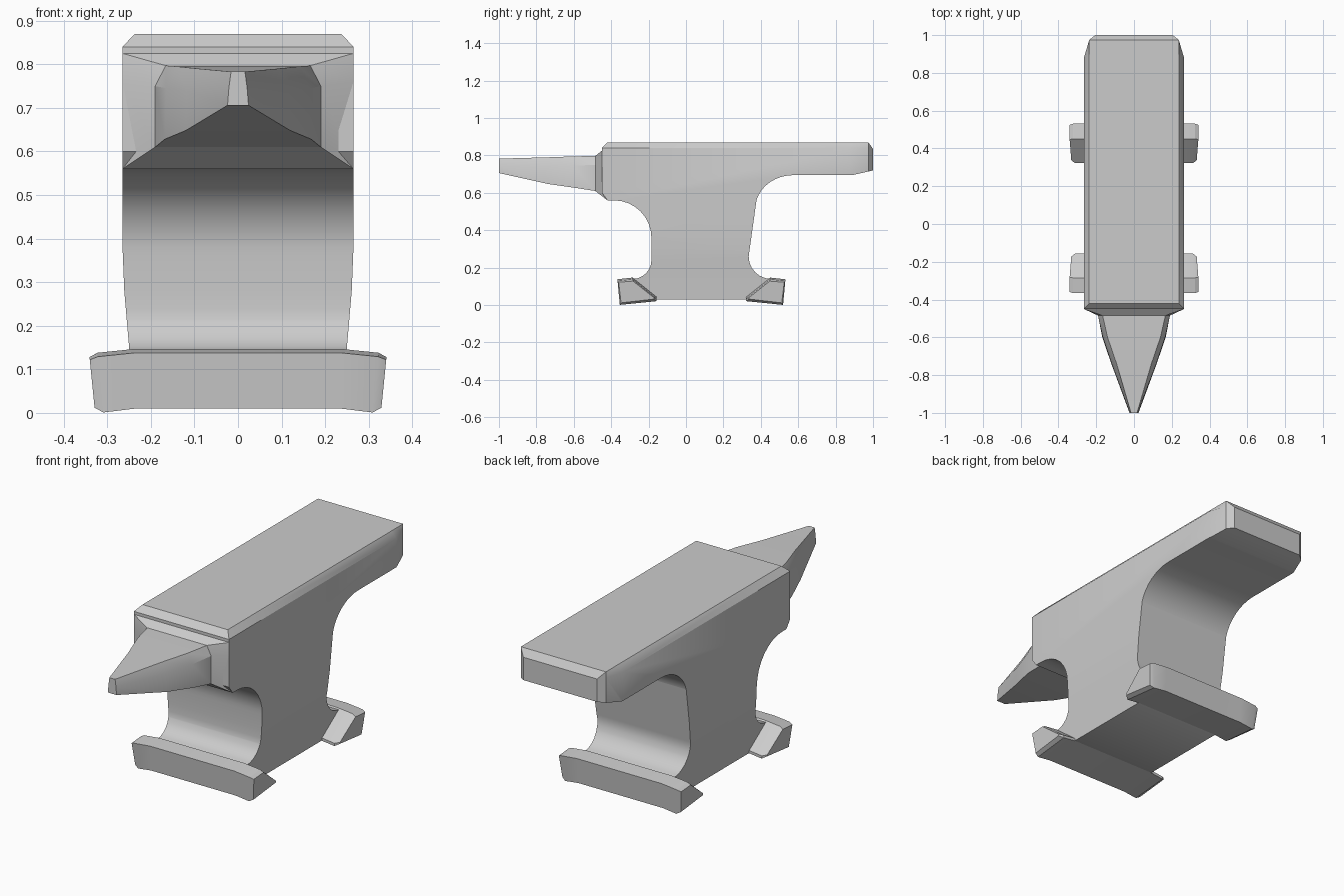
import bpy, bmesh
from math import radians, cos, sin

if "Cube" in bpy.data.objects:
    bpy.data.objects.remove(bpy.data.objects["Cube"])


def finish(bm, name, angle):
    bmesh.ops.recalc_face_normals(bm, faces=bm.faces)
    me = bpy.data.meshes.new(name)
    bm.to_mesh(me)
    bm.free()
    ob = bpy.data.objects.new(name, me)
    bpy.context.collection.objects.link(ob)
    bpy.ops.object.select_all(action='DESELECT')
    ob.select_set(True)
    bpy.context.view_layer.objects.active = ob
    bpy.ops.object.shade_smooth_by_angle(angle=radians(angle))
    return ob


def loft(rings, name, angle):
    bm = bmesh.new()
    vs = [[bm.verts.new(p) for p in r] for r in rings]
    n = len(vs[0])
    for a, b in zip(vs, vs[1:]):
        for i in range(n):
            j = (i + 1) % n
            bm.faces.new((a[i], a[j], b[j], b[i]))
    bm.faces.new(vs[0])
    bm.faces.new(vs[-1])
    return finish(bm, name, angle)


def arc(cy, cz, ry, rz, a0, a1, n=8):
    angs = [radians(a0 + (a1 - a0) * i / n) for i in range(n + 1)]
    return [(cy + ry * cos(a), cz + rz * sin(a)) for a in angs]


def interp(table, v):
    if v <= table[0][0]:
        return table[0][1]
    for (a, x), (b, y) in zip(table, table[1:]):
        if v <= b:
            return x + (y - x) * (v - a) / (b - a)
    return table[-1][1]


# Body: side profile extruded across, then narrowed by height and at the heel
profile = [(-.42, .87), (-.45, .84), (-.45, .6), (-.42, .56)]
profile += arc(-.385, .36, .2, .2, 90, 0)
profile += arc(-.285, .24, .1, .1, 0, -90, 6)
profile += [(-.32, .12), (-.16, .03), (.325, .03), (.49, .12)]
profile += arc(.455, .26, .12, .12, 270, 180, 6)
profile += arc(.575, .515, .205, .18, 165, 90)
profile += [(.89, .695), (1, .72), (1, .835), (.975, .87)]
width_by_z = [(.03, .241), (.14, .249), (.28, .261), (.38, .265), (.84, .265), (.87, .237)]
width_by_y = [(.88, .265), (.975, .237), (1, .205)]

bm = bmesh.new()
left = [bm.verts.new((-1, y, z)) for y, z in profile]
right = [bm.verts.new((1, y, z)) for y, z in profile]
n = len(profile)
bm.faces.new(left)
bm.faces.new(right)
for i in range(n):
    j = (i + 1) % n
    bm.faces.new((left[i], left[j], right[j], right[i]))
cuts = [((0, 0, z), (0, 0, 1)) for z in (.14, .21, .28, .38, .56, .84)]
cuts += [((0, y, 0), (0, 1, 0)) for y in (.88, .975)]
for co, no in cuts:
    bmesh.ops.bisect_plane(bm, geom=bm.verts[:] + bm.edges[:] + bm.faces[:],
                           plane_co=co, plane_no=no, dist=1e-5)
for v in bm.verts:
    v.co.x *= min(interp(width_by_z, v.co.z), interp(width_by_y, v.co.y))
finish(bm, "anvil_body", 30)


def six(bottom, side, top):
    """Mirrored six-point ring from (x, y, z) corners."""
    half = [bottom, side, top]
    return half + [(-x, y, z) for x, y, z in reversed(half)]


# Horn: flared collar on the body, then a tapering six-sided point
loft([six((.265, -.36, .56), (.265, -.4, .7), (.265, -.4, .825)),
      six((.265, -.42, .56), (.265, -.45, .76), (.265, -.45, .825)),
      six((.19, -.485, .61), (.19, -.485, .75), (.166, -.485, .797)),
      six((.168, -.6, .628), (.165, -.6, .745), (.14, -.6, .795)),
      six((.12, -.74, .648), (.118, -.74, .74), (.092, -.74, .79)),
      six((.024, -1, .706), (.021, -1, .745), (.016, -1, .783))],
     "horn", 25)

# Feet: wedge bars with chamfered ends, front and back mirrored
section = [(-.366, .138), (-.285, .147), (-.157, .044), (-.157, .03), (-.354, .01)]
inner = [(-.36, .122), (-.283, .128), (-.172, .04), (-.172, .032), (-.347, .012)]


def foot(name, flip):
    def ring(pts, x0, slant, dz, s):
        return [(s * (x0 + slant * z), .165 - y if flip else y, z + dz) for y, z in pts]
    half = [ring(inner, .328, .1, 0, -1), ring(section, .308, .1, -.009, -1),
            ring(section, .235, 0, 0, -1)]
    other = [[(-x, y, z) for x, y, z in r] for r in reversed(half)]
    return loft(half + other, name, 20)


foot("front_foot", False)
foot("back_foot", True)
